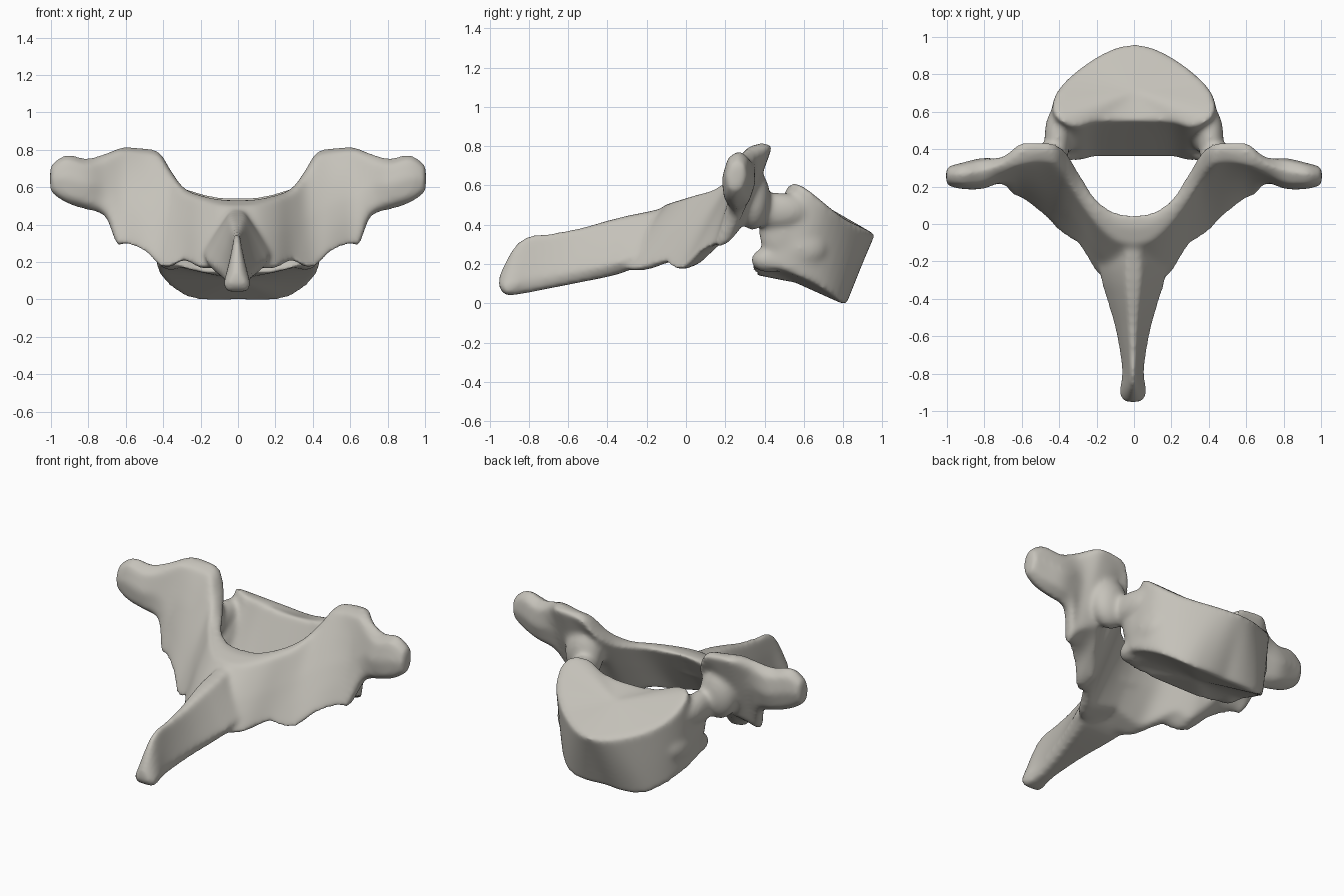
import bpy
import bmesh
import math
from mathutils import Vector, Matrix

default_cube = bpy.data.objects.get("Cube")
if default_cube:
    bpy.data.objects.remove(default_cube, do_unlink=True)


def spline_stations(rows, steps):
    """Smoothly interpolate a list of number rows (Catmull-Rom)."""
    result = []
    last = len(rows) - 1
    for i in range(last):
        before, start = rows[max(i - 1, 0)], rows[i]
        end, after = rows[i + 1], rows[min(i + 2, last)]
        for s in range(steps):
            t = s / steps
            result.append([
                b + 0.5 * t * (c - a + t * (2 * a - 5 * b + 4 * c - d + t * (3 * (b - c) + d - a)))
                for a, b, c, d in zip(before, start, end, after)])
    result.append(rows[last])
    return result


def loft(bm, rings):
    """Skin closed rings of points and cap both ends with a fan."""
    loops = [[bm.verts.new(p) for p in ring] for ring in rings]
    count = len(loops[0])
    for low, high in zip(loops, loops[1:]):
        for i in range(count):
            j = (i + 1) % count
            bm.faces.new((low[i], low[j], high[j], high[i]))
    for loop in (loops[0], loops[-1]):
        middle = sum((v.co for v in loop), Vector()) / count
        centre = bm.verts.new(middle)
        for i in range(count):
            bm.faces.new((loop[i], loop[(i + 1) % count], centre))


def blob(bm, centre, radii):
    """Mirrored pair of ellipsoids."""
    for side in (-1, 1):
        place = Matrix.Translation((side * centre[0], centre[1], centre[2]))
        bmesh.ops.create_icosphere(bm, subdivisions=3, radius=1,
                                   matrix=place @ Matrix.Diagonal((*radii, 1)))


def full_outline(half):
    """Smooth half outline of (half width, front-to-back fraction), mirrored."""
    half = spline_stations(half, 3)
    return half + [(-x, t) for x, t in half[-2:0:-1]]


bm = bmesh.new()

# Vertebral body: tilted block, squarer below and pointed at the upper back
lower = full_outline([(0, .04), (.2, .03), (.31, -.02), (.4, .1), (.43, .28),
                      (.42, .52), (.37, .76), (.27, .94), (.13, 1), (0, .98)])
upper = full_outline([(0, .05), (.2, .04), (.31, -.03), (.4, .06), (.435, .2),
                      (.41, .42), (.31, .66), (.17, .88), (.07, .98), (0, 1)])
bottom_front, bottom_back = Vector((0, .34, .15)), Vector((0, .815, -.01))
top_front, top_back = Vector((0, .53, .555)), Vector((0, .963, .35))
levels = 14
rings = []
for level in range(levels + 1):
    v = level / levels
    front = bottom_front.lerp(top_front, v)
    back = bottom_back.lerp(top_back, v)
    ring = []
    for (low_x, low_t), (high_x, high_t) in zip(lower, upper):
        x = low_x + (high_x - low_x) * v
        t = low_t + (high_t - low_t) * v
        p = front.lerp(back, t)
        p.x = x * (1 + .02 * math.sin(math.pi * v))
        # Rounded underside and raised rim at the upper front corners
        p.z += .7 * max(0, abs(x) - .22) ** 1.5 * (1 - v)
        p.z += .075 * v ** 3 * (abs(x) / .4) ** 2 * max(0, 1 - abs(t - .03) / .7)
        ring.append(p)
    rings.append(ring)
loft(bm, rings)

# Arch with wings: x, then (y, z) of back top, front top, front bottom, back bottom
wing = [
    (0, .065, .545, -.11, .51, -.4, .16, -.15, .22),
    (.1, .085, .55, -.08, .52, -.37, .155, -.16, .19),
    (.2, .155, .57, .01, .55, -.28, .16, -.15, .17),
    (.29, .29, .61, .13, .59, -.14, .19, .02, .23),
    (.36, .41, .7, .26, .69, -.09, .16, .06, .18),
    (.42, .45, .79, .33, .79, -.05, .145, .14, .25),
    (.5, .45, .815, .34, .805, .03, .22, .28, .37),
    (.6, .45, .82, .32, .815, .12, .27, .26, .34),
    (.65, .42, .81, .3, .81, .14, .28, .23, .3),
    (.71, .38, .79, .26, .785, .19, .43, .31, .44),
    (.81, .37, .755, .2, .76, .17, .475, .34, .475),
    (.92, .34, .775, .2, .785, .17, .51, .32, .51),
    (1.005, .315, .72, .21, .72, .2, .57, .3, .57),
]


def wing_ring(row, side):
    corners = [Vector((side * row[0], row[k], row[k + 1])) for k in (1, 3, 5, 7)]
    ring = []
    for i, corner in enumerate(corners):
        following = corners[(i + 1) % 4]
        ring += [corner.lerp(following, s / 4) for s in range(4)]
    # Corners are rounded off more towards the wing tip
    roundness = min(.55, max(.15, (row[0] - .6) * 4))
    count = len(ring)
    return [p.lerp((ring[i - 2] + ring[(i + 2) % count]) / 2, roundness)
            for i, p in enumerate(ring)]


rows = spline_stations(wing, 4)
loft(bm, [wing_ring(r, -1) for r in reversed(rows)] + [wing_ring(r, 1) for r in rows[1:]])

# Spinous process: y, half width, bottom, top
spine = [(-.953, .05, .08, .14), (-.915, .075, .04, .22), (-.865, .07, .045, .3),
         (-.8, .06, .055, .345), (-.7, .07, .075, .355), (-.55, .1, .105, .38),
         (-.4, .145, .135, .42), (-.3, .175, .165, .445), (-.2, .17, .23, .465),
         (-.05, .08, .36, .5)]
profile = [(-.22, 1), (.22, 1), (.65, .57), (1, .2), (.75, 0), (-.75, 0), (-1, .2), (-.65, .57)]
loft(bm, [[(x * w - .005, y, low + (high - low) * f) for x, f in profile]
          for y, w, low, high in spline_stations(spine, 4)])

# Pedicles, articular pillars, and the swellings along the sides of the body
blob(bm, (.41, .46, .47), (.07, .17, .095))
blob(bm, (.47, .34, .53), (.12, .09, .16))
blob(bm, (.375, .5, .36), (.07, .13, .16))
blob(bm, (.36, .42, .22), (.07, .09, .065))
blob(bm, (.37, .58, .28), (.075, .14, .11))

bmesh.ops.recalc_face_normals(bm, faces=bm.faces)
mesh = bpy.data.meshes.new("vertebra")
bm.to_mesh(mesh)
bm.free()
bone = bpy.data.objects.new("vertebra", mesh)
bpy.context.collection.objects.link(bone)

# Fuse the parts into one smooth bone
fuse = bone.modifiers.new("fuse", 'REMESH')
fuse.mode = 'VOXEL'
fuse.voxel_size = .012
fuse.use_smooth_shade = True
soften = bone.modifiers.new("soften", 'SMOOTH')
soften.factor = .5
soften.iterations = 25

colour = (.56, .54, .49, 1)
material = bpy.data.materials.new("bone grey")
material.use_nodes = True
material.diffuse_color = colour
shader = material.node_tree.nodes["Principled BSDF"]
shader.inputs["Base Color"].default_value = colour
mesh.materials.append(material)
for polygon in mesh.polygons:
    polygon.use_smooth = True
